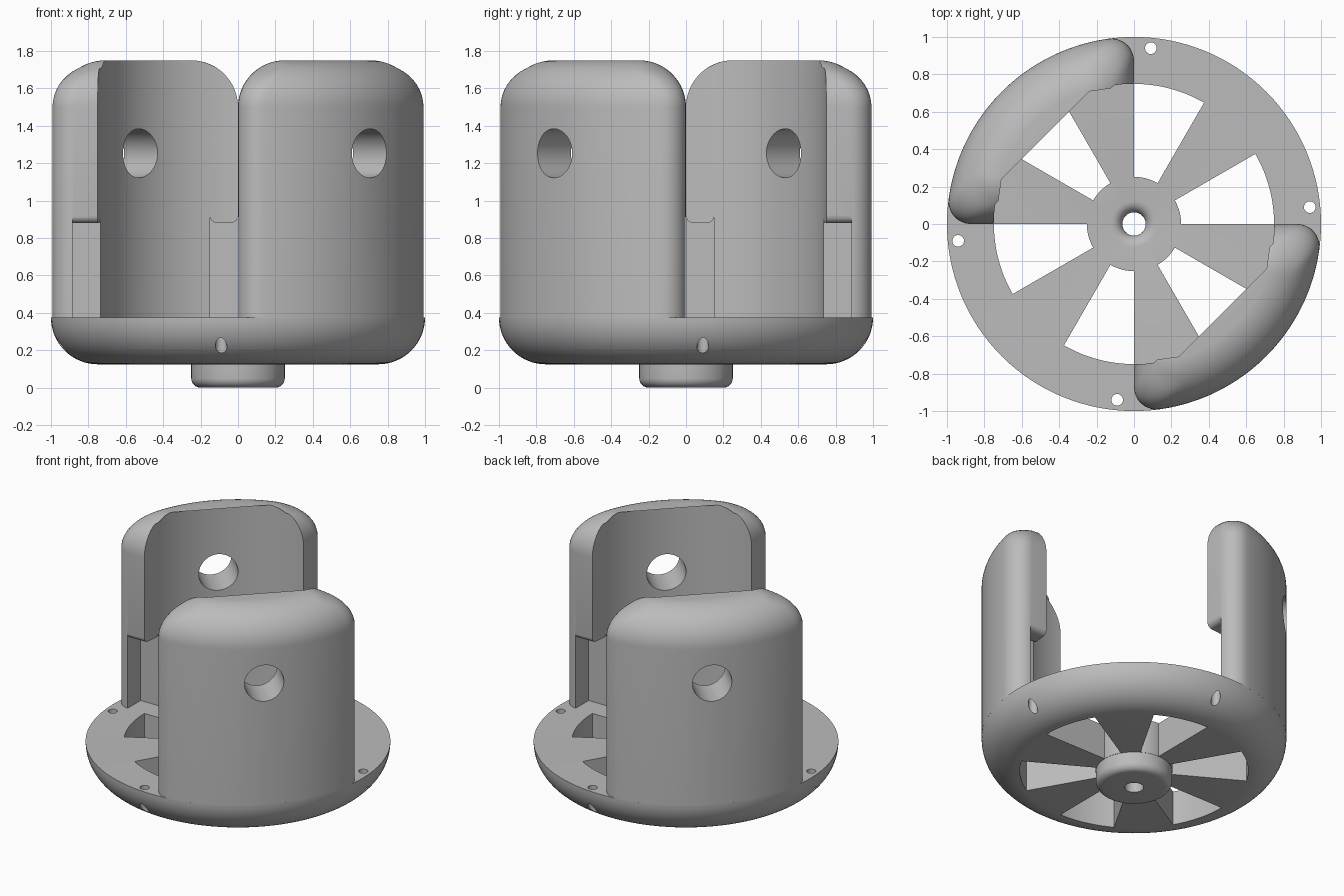
import bpy, bmesh, math
from math import pi, sin, cos, sqrt, atan2
from mathutils import Matrix

if "Cube" in bpy.data.objects:
    bpy.data.objects.remove(bpy.data.objects["Cube"])

grey = bpy.data.materials.new("plain_grey")
grey.use_nodes = True
colour = (0.5, 0.5, 0.5, 1)
grey.diffuse_color = colour
grey.node_tree.nodes["Principled BSDF"].inputs["Base Color"].default_value = colour

FLOOR, UNDER, TOP = 0.375, 0.125, 1.75
ROUND, INNER = 0.25, 0.75


def make(name, bm):
    bmesh.ops.recalc_face_normals(bm, faces=bm.faces)
    mesh = bpy.data.meshes.new(name)
    bm.to_mesh(mesh)
    bm.free()
    mesh.materials.append(grey)
    obj = bpy.data.objects.new(name, mesh)
    bpy.context.collection.objects.link(obj)
    return obj


def loft(name, rings, close=False):
    """Skin equal-length rings of points; cap the ends unless closed."""
    bm = bmesh.new()
    loops = [[bm.verts.new(p) for p in ring] for ring in rings]
    pairs = list(zip(loops, loops[1:]))
    if close:
        pairs.append((loops[-1], loops[0]))
    else:
        bm.faces.new(loops[0])
        bm.faces.new(loops[-1])
    for a, b in pairs:
        for i in range(len(a)):
            j = (i + 1) % len(a)
            bm.faces.new((a[i], a[j], b[j], b[i]))
    return make(name, bm)


def revolve(name, profile, steps=128):
    turns = [2 * pi * k / steps for k in range(steps)]
    return loft(name, [[(r * cos(t), r * sin(t), z) for r, z in profile]
                       for t in turns], close=True)


def arc(cx, cy, r, start, end, n):
    return [(cx + r * cos(start + (end - start) * k / n),
             cy + r * sin(start + (end - start) * k / n)) for k in range(n + 1)]


def prism(name, outline, low, high):
    return loft(name, [[(x, y, z) for x, y in outline] for z in (low, high)])


def cylinder(name, radius, length, matrix):
    bm = bmesh.new()
    bmesh.ops.create_cone(bm, cap_ends=True, segments=48, radius1=radius,
                          radius2=radius, depth=length, matrix=matrix)
    return make(name, bm)


def activate(obj):
    bpy.ops.object.select_all(action='DESELECT')
    obj.select_set(True)
    bpy.context.view_layer.objects.active = obj


def cut(obj, cutters):
    activate(obj)
    for c in cutters:
        mod = obj.modifiers.new("cut", 'BOOLEAN')
        mod.operation, mod.solver, mod.object = 'DIFFERENCE', 'EXACT', c
        bpy.ops.object.modifier_apply(modifier=mod.name)
        bpy.data.objects.remove(c)


def smooth(obj):
    activate(obj)
    bpy.ops.object.shade_smooth_by_angle(angle=math.radians(28))


# Round base with a rounded underside, hub and countersunk bore
bore = 0.062
profile = [(bore, 0)]
profile += arc(0.20, 0.05, 0.05, -pi / 2, 0, 6) + [(0.25, UNDER)]
profile += arc(INNER, FLOOR, ROUND, -pi / 2, 0, 16)
profile += arc(bore + 0.06, FLOOR - 0.06, 0.06, pi / 2, pi, 6)
base = revolve("base", profile)

cutters = []
# Six wedge windows between the spokes
for k in range(6):
    a, b = k * pi / 3, k * pi / 3 + pi / 6
    outline = arc(0, 0, 0.252, a, b, 10) + arc(0, 0, 0.749, b, a, 16)
    cutters.append(prism("window_cutter", outline, 0.05, 0.6))
# Four screw holes close to the rim
for x, y in ((0.09, 0.94), (0.94, 0.09), (-0.09, -0.94), (-0.94, -0.09)):
    cutters.append(cylinder("screw_cutter", 0.031, 1,
                            Matrix.Translation((x, y, 0.3))))
cut(base, cutters)
smooth(base)


def mirrored(points):
    return [(-y, -x) for x, y in reversed(points)]


def wall_section(inset):
    """Quarter ring outline with rounded outer corners, shrunk by inset."""
    outer = 1 - inset
    c = min(0.12, 0.9 * (ROUND - inset))
    cx = -(inset + c)
    cy = sqrt((outer - c) ** 2 - cx ** 2)
    lean = atan2(cy, cx)
    corner = arc(cx, cy, c, 0, lean, 8)
    rim = arc(0, 0, outer, lean, 1.5 * pi - lean, 40)[1:-1]
    start = atan2(sqrt(INNER ** 2 - inset ** 2), -inset)
    inside = arc(0, 0, INNER, 1.5 * pi - start, start, 40)
    return corner + rim + mirrored(corner) + inside


# Two upright quarter walls, opposite one another
for name, turn in (("back_right_wall", 0), ("front_left_wall", pi)):
    levels = [(0, FLOOR - 0.004)]
    for k in range(17):
        t = 0.97 * pi / 2 * k / 16
        levels.append((ROUND * (1 - cos(t)), TOP - ROUND + ROUND * sin(t)))
    wall = loft(name, [[(x, y, z) for x, y in wall_section(d)] for d, z in levels])

    # Inner notches at both ends, with softened upper corners
    notch = [(0.1, 0.2), (-0.15, 0.2), (-0.15, 0.92)]
    notch += arc(-0.11, 0.92, 0.04, pi, 1.5 * pi, 5)[1:]
    notch += arc(-0.04, 0.92, 0.04, -pi / 2, 0, 5) + [(0.1, 0.92)]
    ends = (0.5, 0.885)
    tools = [loft("notch_cutter", [[(x, y, z) for x, z in notch] for y in ends]),
             loft("notch_cutter", [[(-y, -x, z) for x, z in notch] for y in ends])]
    # Cross hole on the diagonal
    tools.append(cylinder("pin_cutter", 0.131, 1.2,
                          Matrix.Translation((-0.7, 0.7, 1.253))
                          @ Matrix.Rotation(-pi / 4, 4, 'Z')
                          @ Matrix.Rotation(pi / 2, 4, 'X')))
    # Rotation of -45 degrees would run the axis along x = y, so turn it back
    tools[-1].data.transform(Matrix.Translation((-0.7, 0.7, 1.253))
                             @ Matrix.Rotation(pi / 2, 4, 'Z')
                             @ Matrix.Translation((0.7, -0.7, -1.253)))
    cut(wall, tools)
    wall.data.transform(Matrix.Rotation(turn, 4, 'Z'))
    smooth(wall)
